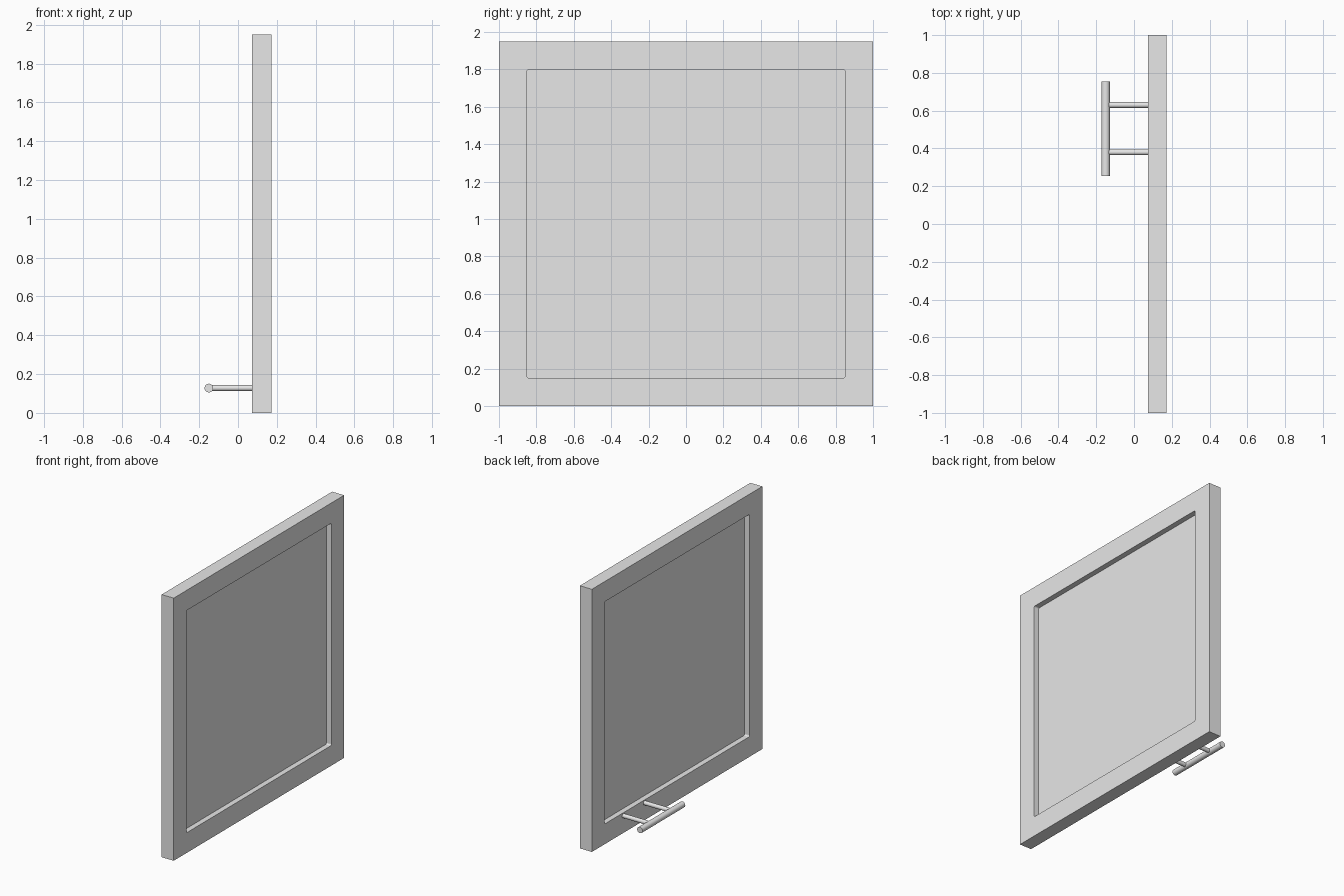
import bpy, bmesh
from mathutils import Matrix, Vector

old = bpy.data.objects.get("Cube")
if old:
    bpy.data.objects.remove(old, do_unlink=True)

grey = bpy.data.materials.new("light_grey")
grey.use_nodes = True
grey.diffuse_color = (0.8, 0.8, 0.8, 1)
grey.node_tree.nodes["Principled BSDF"].inputs["Base Color"].default_value = (0.8, 0.8, 0.8, 1)

FRONT, BACK = 0.073, 0.172     # x extents of the door slab
HEIGHT, BORDER, RECESS = 1.95, 0.15, 0.04
BAR_X, HANDLE_Y, HANDLE_Z = -0.15, 0.505, 0.128


def finish(name, bm):
    mesh = bpy.data.meshes.new(name)
    bm.to_mesh(mesh)
    bm.free()
    mesh.materials.append(grey)
    obj = bpy.data.objects.new(name, mesh)
    bpy.context.collection.objects.link(obj)
    return obj


def box(name, low, high, corner=0):
    low, high = Vector(low), Vector(high)
    bm = bmesh.new()
    bmesh.ops.create_cube(bm, size=1, matrix=Matrix.Translation((low + high) / 2)
                          @ Matrix.Diagonal((*(high - low), 1)))
    if corner:  # round the edges that run through the door
        edges = [e for e in bm.edges if abs(e.verts[0].co.x - e.verts[1].co.x) > 1e-4]
        bmesh.ops.bevel(bm, geom=edges, offset=corner, segments=3, profile=0.5, affect='EDGES')
    return finish(name, bm)


def rod(name, start, end, radius):
    start, end = Vector(start), Vector(end)
    axis = end - start
    bm = bmesh.new()
    turn = axis.to_track_quat('Z', 'Y').to_matrix().to_4x4()
    bmesh.ops.create_cone(bm, cap_ends=True, segments=32, radius1=radius, radius2=radius,
                          depth=axis.length,
                          matrix=Matrix.Translation((start + end) / 2) @ turn)
    for face in bm.faces:
        face.smooth = len(face.verts) == 4
    for edge in bm.edges:
        edge.smooth = all(len(f.verts) == 4 for f in edge.link_faces)
    return finish(name, bm)


# Door slab with a shallow recessed panel on both sides
door = box("door_panel", (FRONT, -1, 0), (BACK, 1, HEIGHT))
inner = 1 - BORDER
for side, x0, x1 in (("handle_side", FRONT - 0.1, FRONT + RECESS),
                     ("plain_side", BACK - RECESS, BACK + 0.1)):
    cutter = box("recess_cutter_" + side, (x0, -inner, BORDER),
                 (x1, inner, HEIGHT - BORDER), corner=0.01)
    cutter.hide_render = True
    cutter.hide_viewport = True
    cut = door.modifiers.new("recess_" + side, 'BOOLEAN')
    cut.operation = 'DIFFERENCE'
    cut.solver = 'EXACT'
    cut.object = cutter

# Bar handle on two posts
rod("handle_bar", (BAR_X, HANDLE_Y - 0.25, HANDLE_Z), (BAR_X, HANDLE_Y + 0.25, HANDLE_Z), 0.0225)
for side, offset in (("near", -0.125), ("far", 0.125)):
    y = HANDLE_Y + offset
    rod("handle_post_" + side, (BAR_X, y, HANDLE_Z), (FRONT + 0.002, y, HANDLE_Z), 0.0155)
